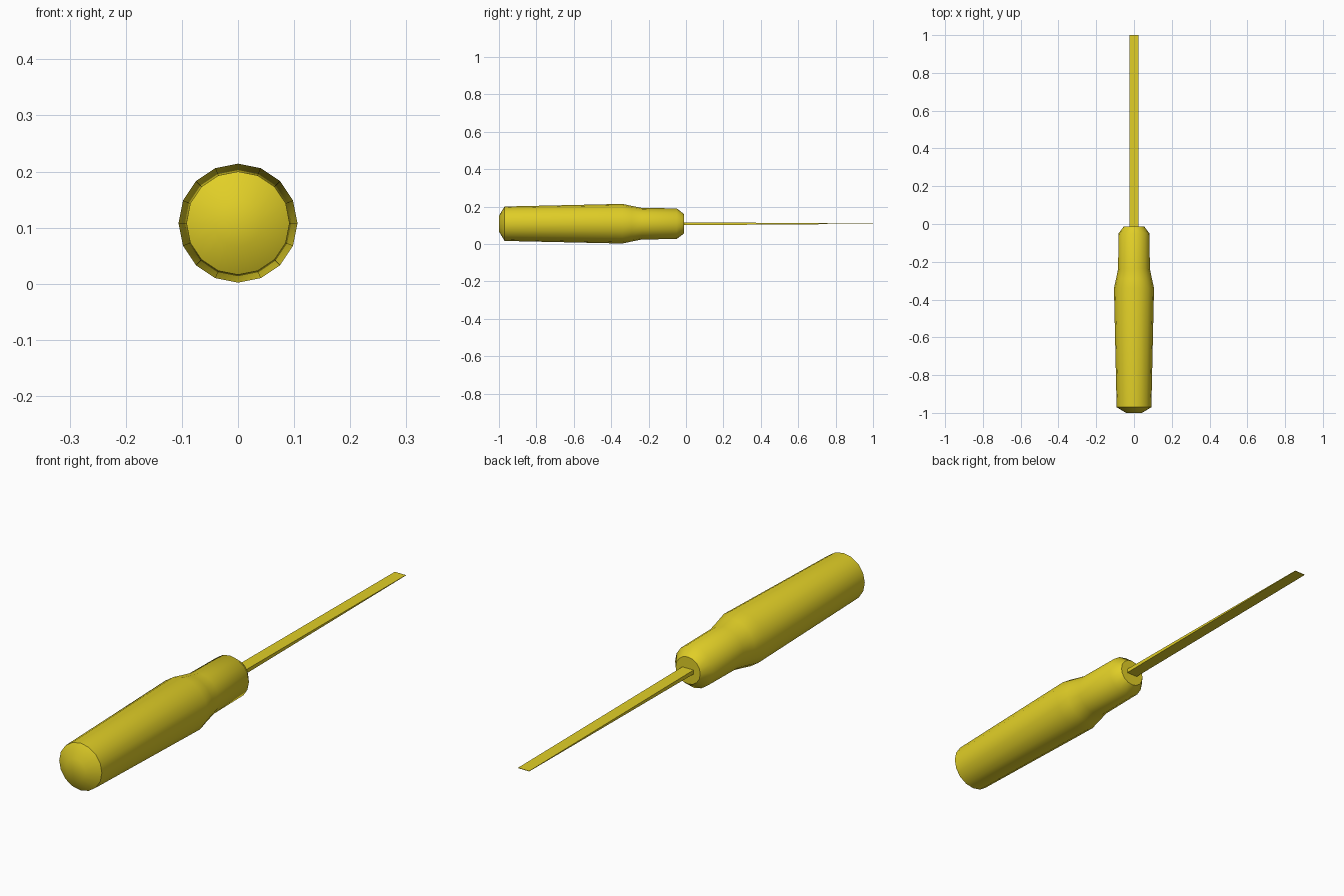
import bpy, bmesh, math

if "Cube" in bpy.data.objects:
    bpy.data.objects.remove(bpy.data.objects["Cube"])

AXIS_Z = 0.108
SIDES = 16

yellow = bpy.data.materials.new("yellow")
yellow.diffuse_color = (0.75, 0.62, 0.02, 1)
yellow.use_nodes = True
yellow.node_tree.nodes["Principled BSDF"].inputs["Base Color"].default_value = yellow.diffuse_color


def finish(name, bm, smooth):
    bmesh.ops.recalc_face_normals(bm, faces=bm.faces)
    mesh = bpy.data.meshes.new(name)
    bm.to_mesh(mesh)
    bm.free()
    mesh.materials.append(yellow)
    obj = bpy.data.objects.new(name, mesh)
    bpy.context.collection.objects.link(obj)
    obj.location.z = AXIS_Z
    if smooth:
        bpy.ops.object.select_all(action='DESELECT')
        obj.select_set(True)
        bpy.context.view_layer.objects.active = obj
        bpy.ops.object.shade_smooth_by_angle(angle=math.radians(40))
    return obj


def loft(rings):
    """Skin a list of equal-length point rings and cap both ends."""
    bm = bmesh.new()
    loops = [[bm.verts.new(p) for p in ring] for ring in rings]
    n = len(loops[0])
    for a, b in zip(loops, loops[1:]):
        for i in range(n):
            j = (i + 1) % n
            bm.faces.new((a[i], a[j], b[j], b[i]))
    bm.faces.new(loops[0])
    bm.faces.new(loops[-1])
    return bm


def circle(y, r):
    step = 2 * math.pi / SIDES
    return [(r * math.cos(i * step), y, r * math.sin(i * step)) for i in range(SIDES)]


def rectangle(y, w, t):
    return [(-w, y, -t), (w, y, -t), (w, y, t), (-w, y, t)]


# Handle: (y, radius) from the butt cap to the collar
profile = [(-1.0, 0.042), (-0.97, 0.092), (-0.34, 0.106), (-0.29, 0.095),
           (-0.235, 0.084), (-0.05, 0.082), (-0.012, 0.053)]
finish("handle", loft([circle(y, r) for y, r in profile]), True)

# Blade: flat bar thinning to a chisel edge at the tip
finish("blade", loft([rectangle(-0.03, 0.024, 0.008),
                      rectangle(1.0, 0.024, 0.0008)]), False)
